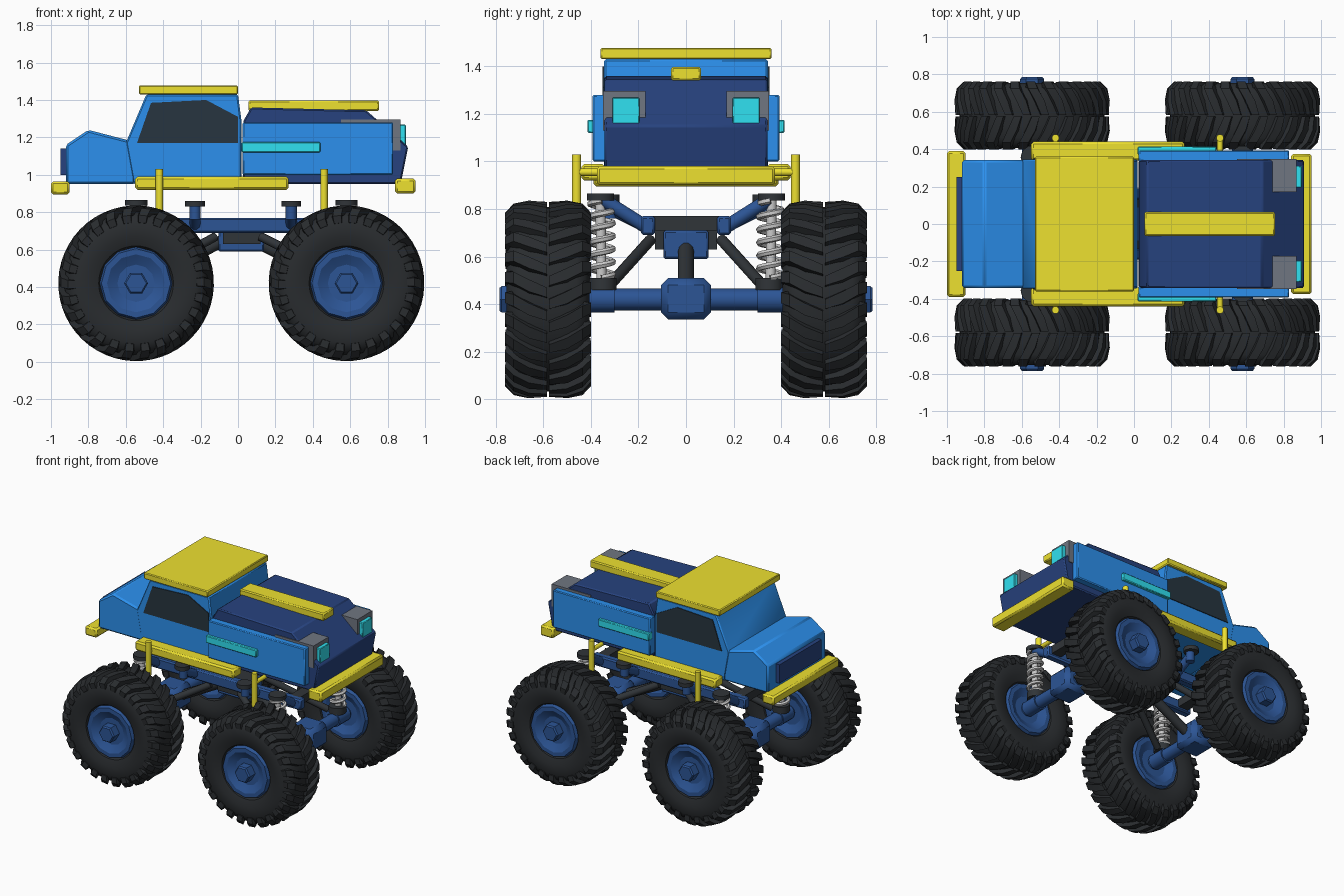
import bpy, bmesh, math
from mathutils import Vector

if "Cube" in bpy.data.objects:
    bpy.data.objects.remove(bpy.data.objects["Cube"])

COL = dict(blue=(0.025, 0.28, 0.85), navy=(0.02, 0.055, 0.21), steel=(0.025, 0.09, 0.30),
           yellow=(0.85, 0.75, 0.03), cyan=(0.03, 0.75, 0.88), rubber=(0.022, 0.025, 0.028),
           dark=(0.03, 0.035, 0.04), glass=(0.02, 0.035, 0.05), grey=(0.16, 0.18, 0.22),
           silver=(0.6, 0.6, 0.6))
MATS = {}


def finish(name, bm, col, angle=35, bevel=0):
    bmesh.ops.recalc_face_normals(bm, faces=bm.faces)
    me = bpy.data.meshes.new(name)
    bm.to_mesh(me)
    bm.free()
    return place(name, me, col, angle, bevel)


def place(name, me, col, angle=35, bevel=0):
    if col not in MATS:
        MATS[col] = bpy.data.materials.new(col)
        MATS[col].diffuse_color = (*COL[col], 1)
    if not me.materials:
        me.materials.append(MATS[col])
    me.shade_smooth()
    me.set_sharp_from_angle(angle=math.radians(angle))
    ob = bpy.data.objects.new(name, me)
    bpy.context.collection.objects.link(ob)
    if bevel:
        m = ob.modifiers.new("bevel", "BEVEL")
        m.width, m.segments = bevel, 1
    return ob


def prism(name, pts, y0, y1, col, bevel=0):
    """Extrude an x-z profile from y0 to y1."""
    bm = bmesh.new()
    f = bm.faces.new([bm.verts.new((x, y0, z)) for x, z in pts])
    r = bmesh.ops.extrude_face_region(bm, geom=[f])
    for v in r["geom"]:
        if isinstance(v, bmesh.types.BMVert):
            v.co.y = y1
    return finish(name, bm, col, bevel=bevel)


def box(name, x0, x1, y0, y1, z0, z1, col, bevel=0):
    return prism(name, [(x0, z0), (x1, z0), (x1, z1), (x0, z1)], y0, y1, col, bevel)


def tube(name, pts, r, col, res=3):
    cu = bpy.data.curves.new(name, "CURVE")
    cu.dimensions = "3D"
    cu.bevel_depth, cu.bevel_resolution, cu.use_fill_caps = r, res, True
    sp = cu.splines.new("POLY")
    sp.points.add(len(pts) - 1)
    for p, c in zip(sp.points, pts):
        p.co = (*c, 1)
    tmp = bpy.data.objects.new("tmp", cu)
    me = bpy.data.meshes.new_from_object(tmp)
    bpy.data.objects.remove(tmp)
    return place(name, me, col, 45)


def lathe(name, prof, col, n=48, angle=35):
    """Spin an (r, y) profile about the y axis."""
    bm = bmesh.new()
    vs = [bm.verts.new((r, y, 0)) for r, y in prof]
    es = [bm.edges.new(e) for e in zip(vs, vs[1:])]
    bmesh.ops.spin(bm, geom=vs + es, axis=(0, 1, 0), cent=(0, 0, 0), angle=2 * math.pi, steps=n)
    bmesh.ops.remove_doubles(bm, verts=bm.verts, dist=1e-4)
    return finish(name, bm, col, angle)


def lugs(name, n):
    """Two staggered rows of angled tread bars that wrap onto the sidewalls."""
    path = [(0.410, 0.004, 0.05), (0.416, 0.08, -0.02), (0.403, 0.145, -0.11),
            (0.365, 0.181, -0.14), (0.325, 0.178, -0.14)]
    bm = bmesh.new()
    for side in (1, -1):
        for i in range(n):
            rings = []
            for k, (r, y, a) in enumerate(path):
                inner = (r - 0.04, y) if k < 3 else (r - 0.005, y - 0.03)
                w = 0.062 if k else 0.05
                ring = []
                for (rr, yy), d in (((r, y), -w), ((r, y), w), (inner, w * 1.25), (inner, -w * 1.25)):
                    t = 2 * math.pi * (i + (side > 0) * 0.5) / n + a + d
                    ring.append(bm.verts.new((rr * math.sin(t), side * yy, rr * math.cos(t))))
                rings.append(ring)
            for p, q in zip(rings, rings[1:]):
                for j in range(4):
                    bm.faces.new((p[j], p[j - 1], q[j - 1], q[j]))
            bm.faces.new(rings[0])
            bm.faces.new(rings[-1])
    return finish(name, bm, "rubber", 25)


# wheels: tire, tread, rim and hub cap, shared by four corners
AX, AY, AZ = (-0.545, 0.58), 0.58, 0.42
half = [(0.18, 0.12), (0.20, 0.155), (0.25, 0.174), (0.32, 0.174), (0.36, 0.155), (0.38, 0.12), (0.388, 0.05)]
tire = lathe("tire", half + [(r, -y) for r, y in reversed(half)], "rubber")
tread = lugs("tread", 26)
rim_half = [(0, 0.135), (0.10, 0.135), (0.13, 0.15), (0.155, 0.165), (0.185, 0.165), (0.195, 0.14)]
rim = lathe("rim", rim_half + [(r, -y) for r, y in reversed(rim_half)], "steel", 12, 20)
cap = lathe("hub_cap", [(0, 0.205), (0.055, 0.205), (0.064, 0.195), (0.064, 0.12)], "steel", 6, 20)
for part in (tire, tread, rim, cap):
    for x in AX:
        for s in (1, -1):
            ob = part.copy()
            bpy.context.collection.objects.link(ob)
            ob.location = (x, s * AY, AZ)
            if s < 0 and part is cap:
                ob.rotation_euler.z = math.pi
    bpy.data.objects.remove(part)

# axles, differentials, drive shafts, suspension
for x in AX:
    d = 1 if x > 0 else -1
    tube("axle", [(x, -0.5, AZ), (x, 0.5, AZ)], 0.046, "steel", 4)
    box("differential", x - 0.1, x + 0.1, -0.105, 0.105, 0.335, 0.51, "steel", 0.03)
    tube("drive_shaft", [(d * 0.08, 0, 0.65), (x - d * 0.08, 0, 0.44)], 0.034, "dark")
    box("cross_member", x - 0.04, x + 0.04, -0.15, 0.15, 0.71, 0.77, "dark")
    for s in (1, -1):
        tube("axle_sleeve", [(x, s * 0.30, AZ), (x, s * 0.43, AZ)], 0.055, "steel", 4)
        tube("trailing_link", [(d * 0.12, s * 0.15, 0.67), (x - d * 0.06, s * 0.33, 0.47)], 0.024, "dark")
        tube("upper_link", [(x, s * 0.16, 0.72), (x, s * 0.35, 0.84)], 0.03, "steel")
        tube("shock_cap", [(x, s * 0.36, 0.835), (x, s * 0.36, 0.865)], 0.06, "dark")
        tube("shock_foot", [(x, s * 0.35, 0.46), (x, s * 0.35, 0.51)], 0.06, "dark")
        tube("shock_rod", [(x, s * 0.355, 0.46), (x, s * 0.36, 0.84)], 0.022, "silver")
        turns = 6
        tube("spring", [(x + 0.047 * math.cos(t * math.pi / 8), s * 0.355 + 0.047 * math.sin(t * math.pi / 8),
                         0.51 + 0.325 * t / (turns * 16)) for t in range(turns * 16 + 1)], 0.014, "silver", 1)

# chassis frame, gearbox and body mounts
box("gearbox", -0.105, 0.14, -0.095, 0.095, 0.59, 0.71, "steel", 0.008)
box("skid_plate", -0.08, 0.12, -0.13, 0.13, 0.63, 0.71, "dark")
for s in (1, -1):
    box("frame_rail", -0.62, 0.65, s * 0.13, s * 0.19, 0.69, 0.77, "steel", 0.01)
    for x in (-0.23, 0.285):
        tube("mount_arm", [(x, s * 0.17, 0.73), (x, s * 0.31, 0.80)], 0.03, "steel")
        tube("mount_post", [(x, s * 0.32, 0.76), (x, s * 0.32, 0.84)], 0.03, "steel")
        tube("mount_pad", [(x, s * 0.33, 0.83), (x, s * 0.33, 0.86)], 0.053, "dark")

# body shell
prism("cabin", [(-0.56, 0.95), (0.02, 0.95), (0.02, 1.28), (0.0, 1.43), (-0.49, 1.43), (-0.60, 1.17)],
      -0.345, 0.345, "blue", 0.008)
prism("hood", [(0.025, 0.95), (0.87, 0.95), (0.91, 1.15), (0.685, 1.345), (0.07, 1.36), (0.03, 1.29)],
      -0.342, 0.342, "navy", 0.008)
prism("rear_deck", [(-0.92, 0.95), (-0.55, 0.95), (-0.55, 1.175), (-0.80, 1.24), (-0.92, 1.16)],
      -0.342, 0.342, "blue", 0.012)
box("rear_panel", -0.95, -0.90, -0.25, 0.25, 1.0, 1.14, "navy")
box("roof_panel", -0.53, 0.0, -0.36, 0.36, 1.43, 1.478, "yellow", 0.006)
box("hood_stripe", 0.055, 0.755, -0.063, 0.063, 1.34, 1.398, "yellow", 0.008)
box("front_bumper", 0.84, 0.95, -0.375, 0.375, 0.90, 0.98, "yellow", 0.012)
box("rear_bumper", -1.0, -0.90, -0.39, 0.39, 0.895, 0.965, "yellow", 0.012)

# mirrored body details
for s in (1, -1):
    prism("side_window", [(-0.54, 1.17), (0, 1.17), (0, 1.31), (-0.17, 1.40), (-0.465, 1.385)],
          s * 0.33, s * 0.351, "glass")
    box("fender_panel", 0.025, 0.83, s * 0.33, s * 0.393, 1.0, 1.28, "blue", 0.006)
    box("side_stripe", 0.02, 0.44, s * 0.37, s * 0.415, 1.12, 1.175, "cyan", 0.005)
    box("side_step", -0.55, 0.27, s * 0.34, s * 0.44, 0.92, 0.99, "yellow", 0.012)
    box("headlight_housing", 0.55, 0.87, s * 0.17, s * 0.348, 1.13, 1.297, "grey")
    box("headlight", 0.84, 0.897, s * 0.195, s * 0.31, 1.155, 1.268, "cyan", 0.004)
    for x in (-0.42, 0.46):
        tube("body_post", [(x, s * 0.46, 0.78), (x, s * 0.46, 1.03)], 0.02, "yellow")
        tube("post_bracket", [(x, s * 0.33, 0.955), (x, s * 0.46, 0.955)], 0.016, "yellow")

for m in bpy.data.materials:
    if m.users and not m.is_grease_pencil:
        m.use_nodes = True
        m.node_tree.nodes["Principled BSDF"].inputs["Base Color"].default_value = m.diffuse_color
